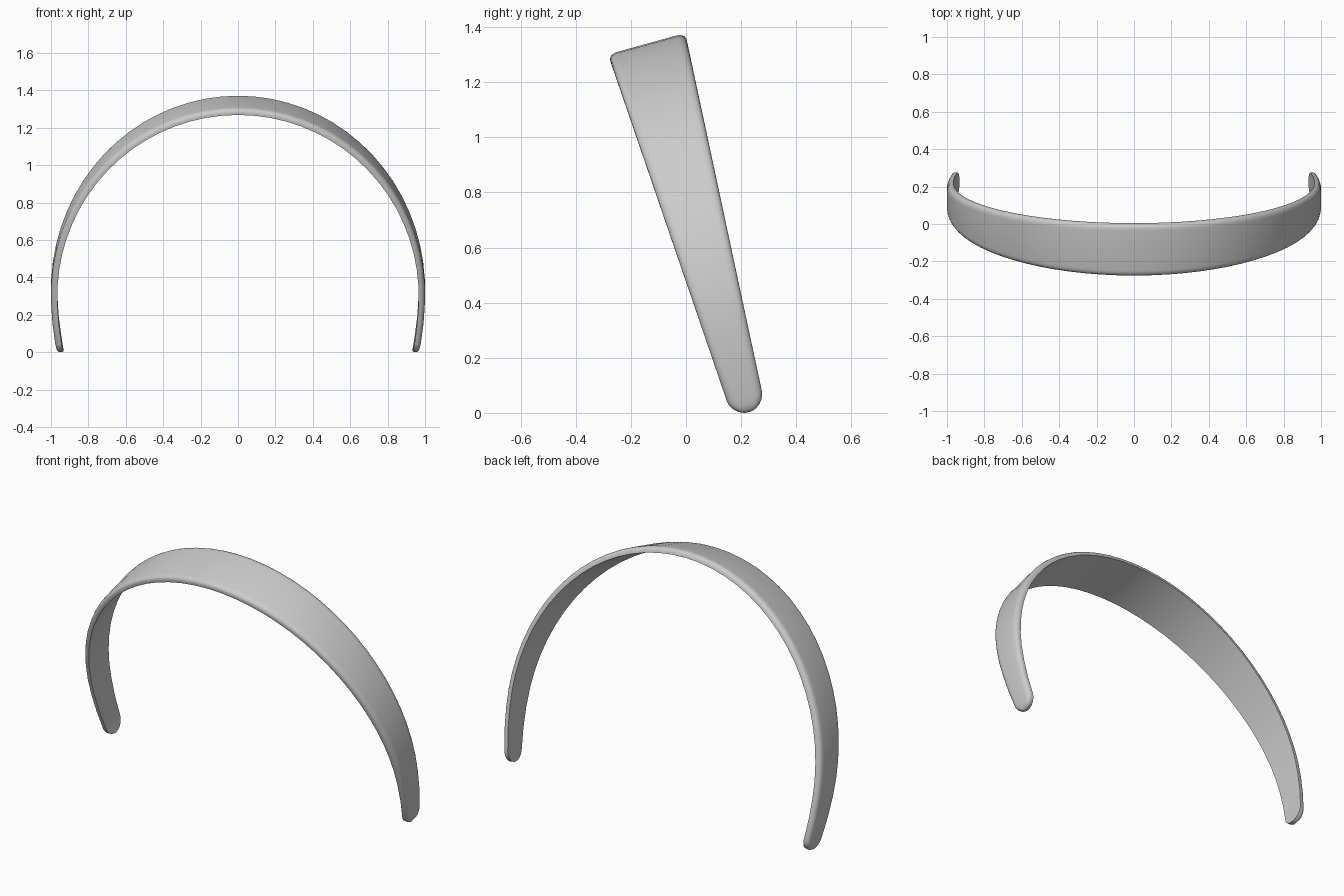
import bpy, bmesh, math

if "Cube" in bpy.data.objects:
    bpy.data.objects.remove(bpy.data.objects["Cube"])

TILT = math.radians(15.5)   # backward lean of the band
THICK = 0.034
W0 = 0.222                  # centre line offset across the band
VC = 0.28                   # height of the widest point
TIP, ROUND = -0.056, 0.062  # tip height and length of the rounded end
BEVEL = 0.032


def rise(theta):
    return 1.055 if math.cos(theta) > 0 else 1.3


def theta_at(v):
    return math.acos((v - VC) / (1.055 if v > VC else 1.3))


def half_width(v):
    hw = 0.066 + 0.058 * v
    if v < TIP + ROUND:
        k = min(1.0, (TIP + ROUND - v) / ROUND)
        hw *= math.sqrt(max(0.0, 1 - k * k))
    return max(hw, 0.004)


def height(d):
    # outer face height: rounded shoulder near every outer edge
    k = min(1.0, max(0.0, 1 - d / BEVEL))
    return THICK * (0.4 + 0.6 * math.sqrt(1 - k * k))


def section(theta):
    v = VC + rise(theta) * math.cos(theta)
    x = math.sin(theta)
    nx, nv = x, math.cos(theta) / rise(theta)
    n = math.hypot(nx, nv)
    nx, nv = nx / n, nv / n
    hw = half_width(v)
    b = min(BEVEL, hw * 0.6)
    insets = [b * f for f in (0, 0.12, 0.35, 0.65, 1.0)]
    pts = [(-hw, 0)]
    pts += [(-hw + d, height(min(d, v - TIP))) for d in insets]
    pts += [(hw - d, height(min(d, v - TIP))) for d in reversed(insets)]
    pts += [(hw, 0)]
    out = []
    for off, h in pts:
        px, pv, pw = x + nx * (h - THICK), v + nv * (h - THICK), W0 + off
        out.append((px, pw * math.cos(TILT) - pv * math.sin(TILT),
                    pv * math.cos(TILT) + pw * math.sin(TILT)))
    return out


# stations from crown to one tip, then mirrored to the other side
end = theta_at(TIP + ROUND)
half = [end * i / 20 for i in range(21)]
half += [theta_at(TIP + ROUND * (1 - math.sin(math.radians(a))))
         for a in (15, 30, 45, 60, 72, 82, 90)]
stations = [-t for t in reversed(half[1:])] + half

# sweep the section along the arch
bm = bmesh.new()
rings = [[bm.verts.new(p) for p in section(t)] for t in stations]
for r0, r1 in zip(rings, rings[1:]):
    for j in range(len(r0)):
        k = (j + 1) % len(r0)
        bm.faces.new((r0[j], r0[k], r1[k], r1[j]))
bm.faces.new(rings[0])
bm.faces.new(rings[-1])
bmesh.ops.recalc_face_normals(bm, faces=bm.faces)

# stand it on the ground
low = min(v.co.z for v in bm.verts)
for v in bm.verts:
    v.co.z -= low

mesh = bpy.data.meshes.new("headband")
bm.to_mesh(mesh)
bm.free()
band = bpy.data.objects.new("headband", mesh)
bpy.context.collection.objects.link(band)
bpy.context.view_layer.objects.active = band
band.select_set(True)
bpy.ops.object.shade_smooth_by_angle(angle=math.radians(40))
